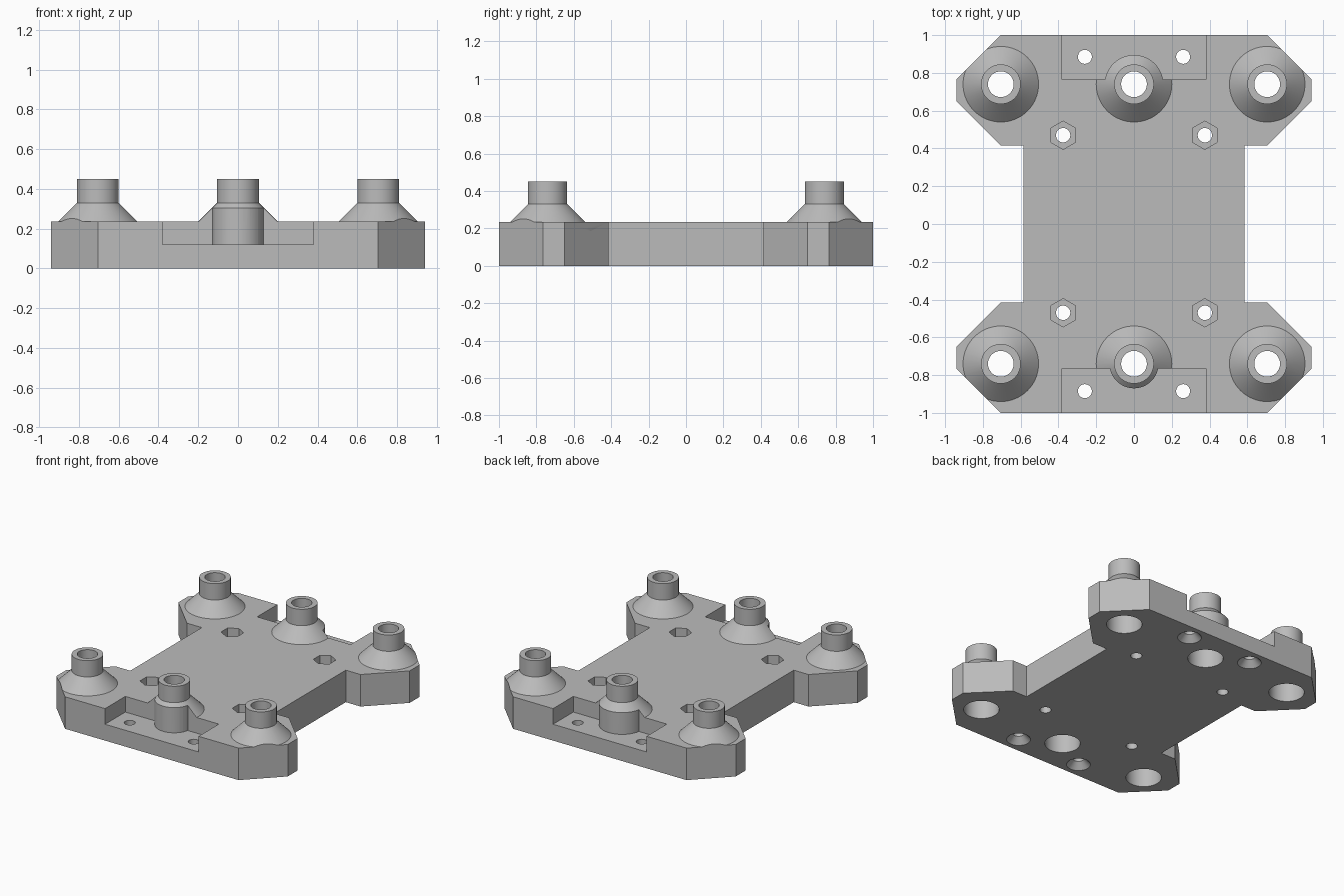
import bpy, bmesh, math

old = bpy.data.objects.get("Cube")
if old:
    bpy.data.objects.remove(old)

TOP = 0.235
BOSS_Y = 0.74
CORNER_X = 0.705
SIGNS = (-1, 1)

grey = bpy.data.materials.new("plain grey")
grey.use_nodes = True
grey.diffuse_color = (0.5, 0.5, 0.5, 1)
grey.node_tree.nodes["Principled BSDF"].inputs["Base Color"].default_value = (0.5, 0.5, 0.5, 1)


def make(name, bm):
    bmesh.ops.recalc_face_normals(bm, faces=bm.faces)
    mesh = bpy.data.meshes.new(name)
    bm.to_mesh(mesh)
    bm.free()
    mesh.materials.append(grey)
    obj = bpy.data.objects.new(name, mesh)
    bpy.context.collection.objects.link(obj)
    return obj


def prism(name, points, z0, z1):
    bm = bmesh.new()
    face = bm.faces.new([bm.verts.new((x, y, z0)) for x, y in points])
    grown = bmesh.ops.extrude_face_region(bm, geom=[face])["geom"]
    moved = [v for v in grown if isinstance(v, bmesh.types.BMVert)]
    bmesh.ops.translate(bm, verts=moved, vec=(0, 0, z1 - z0))
    return make(name, bm)


def lathe(name, profile, x, y, sides=64, turn=0.0):
    """Closed solid of revolution from (radius, height) pairs."""
    bm = bmesh.new()
    rings = []
    for r, z in profile:
        angles = [turn + math.tau * i / sides for i in range(sides)]
        rings.append([bm.verts.new((x + r * math.cos(a), y + r * math.sin(a), z)) for a in angles])
    for low, high in zip(rings, rings[1:]):
        for i in range(sides):
            j = (i + 1) % sides
            bm.faces.new((low[i], low[j], high[j], high[i]))
    bm.faces.new(rings[0])
    bm.faces.new(rings[-1])
    return make(name, bm)


def combine(target, tool, operation):
    """Apply a boolean and discard the helper."""
    tool.hide_render = True
    mod = target.modifiers.new(operation.lower(), "BOOLEAN")
    mod.operation = operation
    mod.solver = "EXACT"
    mod.object = tool
    bpy.context.view_layer.update()
    result = bpy.data.meshes.new_from_object(
        target.evaluated_get(bpy.context.evaluated_depsgraph_get()))
    target.modifiers.clear()
    target.data = result
    bpy.data.objects.remove(tool)


# Base plate outline: one quarter mirrored into four
quarter = [(0.585, 0.415), (0.705, 0.415), (0.94, 0.65), (0.94, 0.765), (0.705, 1.0)]
right = [(x, -y) for x, y in reversed(quarter)] + quarter
outline = right + [(-x, y) for x, y in reversed(right)]
plate = prism("mounting_plate", outline, 0, TOP)

# Conical bosses, trimmed where they overhang the chamfered corners
spots = [(x, s * BOSS_Y) for x in (-CORNER_X, 0, CORNER_X) for s in SIGNS]
for x, y in spots:
    boss = lathe("boss", [(0.25, 0.185), (0.105, 0.33), (0.105, 0.45)], x, y)
    combine(plate, boss, "UNION")
combine(plate, prism("trim", outline, -0.1, 0.6), "INTERSECT")

# End recesses that leave a round post beneath each middle boss
for s, post_radius in ((-1, 0.13), (1, 0.155)):
    box = [(-0.38, s * 0.765), (0.38, s * 0.765), (0.38, s * 1.1), (-0.38, s * 1.1)]
    recess = prism("recess_cutter", box, 0.12, 0.6)
    post = lathe("post_keep", [(post_radius, 0), (post_radius, 0.7)], 0, s * BOSS_Y)
    combine(recess, post, "DIFFERENCE")
    combine(plate, recess, "DIFFERENCE")

# Stepped bores through the bosses
for x, y in spots:
    bore = [(0.118, -0.1), (0.118, 0.24), (0.068, 0.24), (0.068, 0.6)]
    combine(plate, lathe("bore_cutter", bore, x, y), "DIFFERENCE")

for sx in SIGNS:
    for sy in SIGNS:
        # Countersunk screw holes in the recess floors
        screw = [(0.08, -0.1), (0.08, 0), (0.037, 0.045), (0.037, 0.3)]
        combine(plate, lathe("screw_cutter", screw, sx * 0.26, sy * 0.885, 32), "DIFFERENCE")
        # Hexagonal nut pockets with through holes
        x, y = sx * 0.375, sy * 0.47
        combine(plate, lathe("nut_cutter", [(0.075, 0.12), (0.075, 0.4)], x, y, 6, math.pi / 6), "DIFFERENCE")
        combine(plate, lathe("hole_cutter", [(0.038, -0.1), (0.038, 0.2)], x, y, 32), "DIFFERENCE")

# Smooth round walls, crisp edges
bpy.ops.object.select_all(action="DESELECT")
plate.select_set(True)
bpy.context.view_layer.objects.active = plate
bpy.ops.object.shade_smooth_by_angle(angle=math.radians(25))
